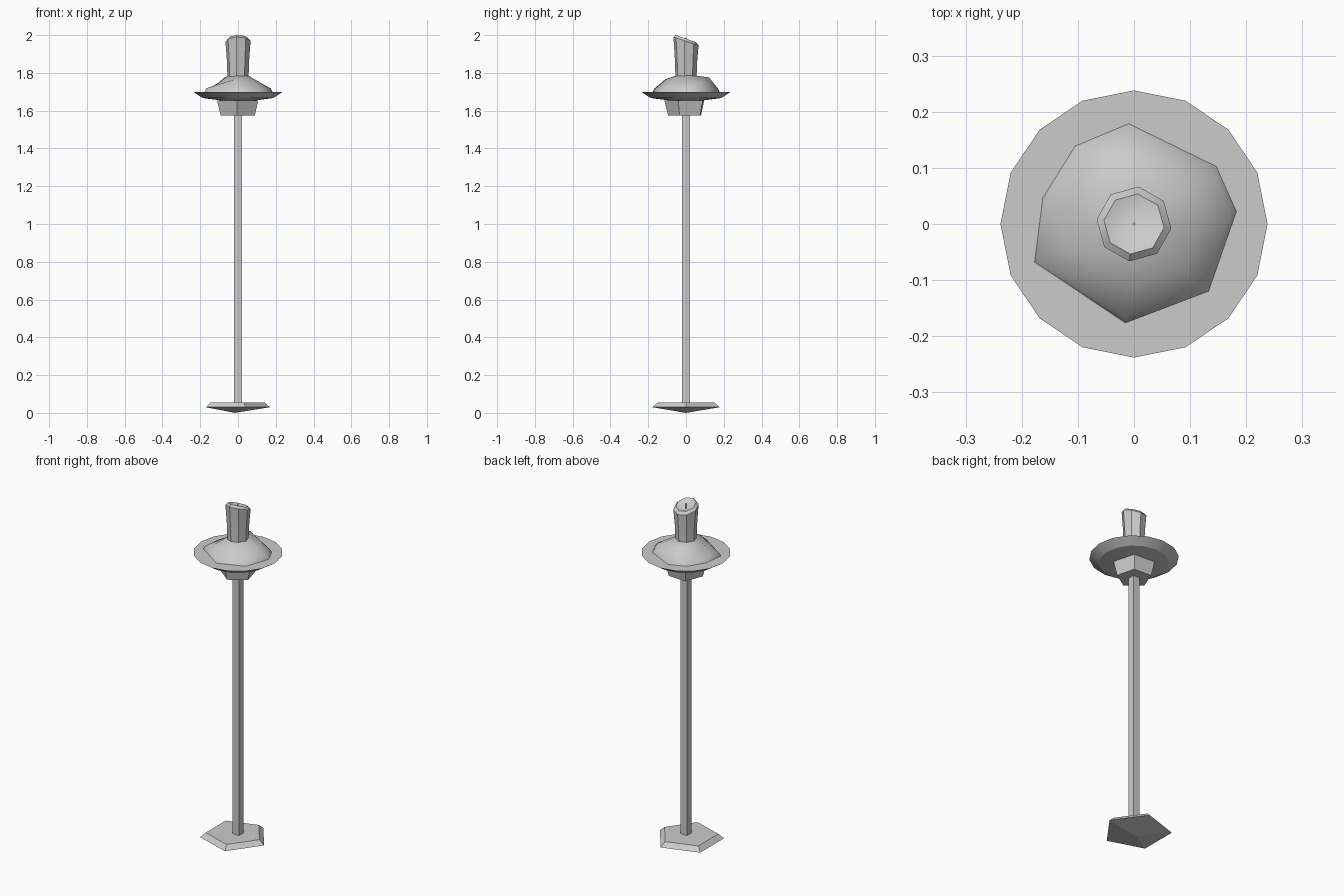
import bpy, bmesh
from math import sin, cos, radians, tau

if "Cube" in bpy.data.objects:
    bpy.data.objects.remove(bpy.data.objects["Cube"])


def build(name, rings, smooth=None, bottom=True, top=True):
    """Skin a stack of equal-length vertex rings; a one-point ring is a tip."""
    bm = bmesh.new()
    rows = [[bm.verts.new(p) for p in r] for r in rings]
    for a, b in zip(rows, rows[1:]):
        n = max(len(a), len(b))
        for i in range(n):
            j = (i + 1) % n
            if len(a) == 1:
                bm.faces.new((a[0], b[j], b[i]))
            elif len(b) == 1:
                bm.faces.new((a[i], a[j], b[0]))
            else:
                bm.faces.new((a[i], a[j], b[j], b[i]))
    if bottom and len(rows[0]) > 2:
        bm.faces.new(rows[0][::-1])
    if top and len(rows[-1]) > 2:
        bm.faces.new(rows[-1])
    bmesh.ops.recalc_face_normals(bm, faces=bm.faces)
    me = bpy.data.meshes.new(name)
    bm.to_mesh(me)
    bm.free()
    ob = bpy.data.objects.new(name, me)
    bpy.context.collection.objects.link(ob)
    if smooth:
        bpy.ops.object.select_all(action='DESELECT')
        ob.select_set(True)
        bpy.context.view_layer.objects.active = ob
        bpy.ops.object.shade_smooth_by_angle(angle=radians(smooth))
    return ob


def ring(n, r, z, turn=0, cx=0, tilt=0):
    """Regular polygon ring, optionally tilted along y."""
    pts = []
    for i in range(n):
        a = radians(turn) + tau * i / n
        y = r * sin(a)
        pts.append((cx + r * cos(a), y, z + tilt * y))
    return pts


# Pentagonal foot with a shallow pointed underside
build("foot", [[(-.018, 0, 0)], ring(5, .187, .03, cx=-.018),
               ring(5, .157, .056, cx=-.018)])

# Square pole
build("pole", [ring(4, .029, .04, 45), ring(4, .029, 1.60, 45)])

# Tapered pentagonal collar under the dish
build("collar", [ring(5, .095, 1.575, 267), ring(5, .115, 1.655, 267)])

# Sixteen-sided dish
build("dish", [[(0, 0, 1.642)], ring(16, .187, 1.667), ring(16, .238, 1.70)], smooth=25)

# Melted wax mound: angle, outer radius, shoulder radius, shoulder height
wax = [(7, .185, .125, 1.745), (35, .18, .125, 1.757), (93, .18, .122, 1.776),
       (127, .175, .118, 1.776), (164, .17, .112, 1.745), (201, .191, .125, 1.735),
       (265, .178, .107, 1.768), (318, .18, .12, 1.75)]


def wax_ring(radius, height):
    return [(radius(w) * cos(radians(w[0])), radius(w) * sin(radians(w[0])), height(w))
            for w in wax]


build("melted_wax", [
    wax_ring(lambda w: w[1], lambda w: 1.698),
    wax_ring(lambda w: w[1] * .94, lambda w: 1.718),
    wax_ring(lambda w: w[2], lambda w: w[3]),
    wax_ring(lambda w: .056, lambda w: 1.785)], smooth=60)

# Candle with slanted rim and hollow top
build("candle", [
    ring(8, .056, 1.76, -7), ring(8, .059, 1.86, -7, tilt=-.1),
    ring(8, .067, 1.967, -7, tilt=-.34), ring(8, .054, 1.981, -7, tilt=-.36),
    [(0, 0, 1.955)]], smooth=40)

# Wick
build("wick", [ring(4, .003, 1.95), ring(4, .003, 1.987)])
